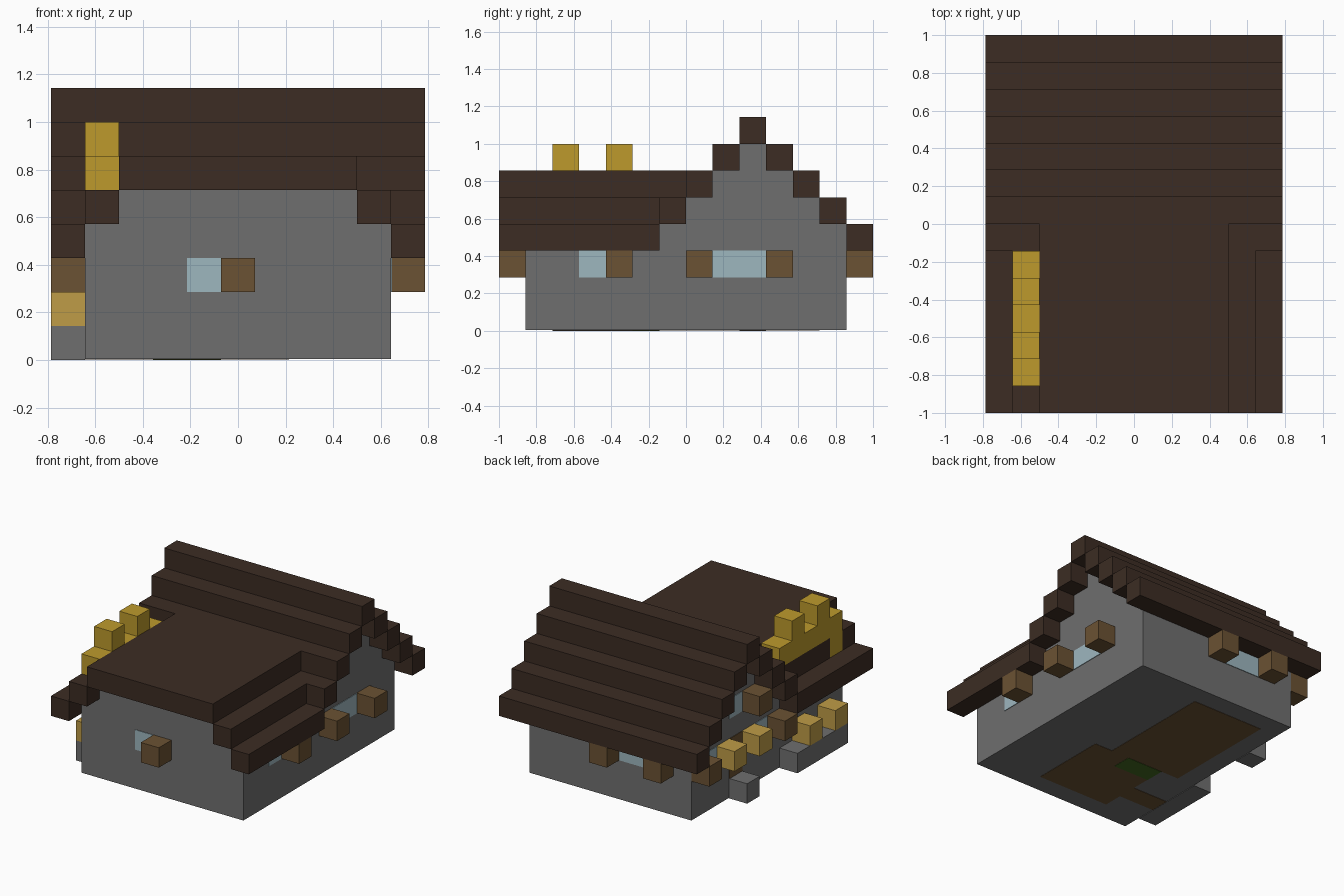
import bpy, bmesh
from mathutils import Matrix, Vector

cube = bpy.data.objects.get("Cube")
if cube:
    bpy.data.objects.remove(cube)

U = 1 / 7                       # one block
ORIGIN = Vector((-5.5, -7, 0))  # grid corner, in blocks
THIN = 0.03                     # plate thickness, in blocks


def material(name, rgb):
    lin = [(c / 255 / 12.92) if c < 11 else ((c / 255 + 0.055) / 1.055) ** 2.4 for c in rgb]
    m = bpy.data.materials.new(name)
    m.use_nodes = True
    m.diffuse_color = (*lin, 1)
    m.node_tree.nodes["Principled BSDF"].inputs["Base Color"].default_value = (*lin, 1)
    return m


STONE = material("grey stone", (111, 111, 111))
ROOF = material("dark roof wood", (60, 44, 35))
WOOD = material("brown wood", (107, 82, 51))
GLASS = material("pale blue glass", (158, 183, 191))
STRAW = material("deep gold", (189, 154, 44))
LAMP = material("light gold", (191, 156, 71))
GREEN = material("dark green", (66, 104, 32))


def blocks(name, mat, boxes):
    """One object from boxes given as (low corner, high corner) in blocks."""
    bm = bmesh.new()
    for lo, hi in boxes:
        lo, hi = Vector(lo), Vector(hi)
        mid = ((lo + hi) / 2 + ORIGIN) * U
        size = Matrix.Diagonal(((hi - lo) * U).to_4d())
        size[3][3] = 1
        bmesh.ops.create_cube(bm, size=1, matrix=Matrix.Translation(mid) @ size)
    mesh = bpy.data.meshes.new(name)
    bm.to_mesh(mesh)
    bm.free()
    mesh.materials.append(mat)
    obj = bpy.data.objects.new(name, mesh)
    bpy.context.collection.objects.link(obj)
    return obj


def unit(x, y, z):
    return (x, y, z), (x + 1, y + 1, z + 1)


# Walls: lower storey, stepped main gable, front wing gable
blocks("lower_walls", STONE, [((1, 1, THIN), (10, 13, 4))])
blocks("main_gable", STONE, [((1, 3 + z, z), (10, 16 - z, z + 1)) for z in (4, 5, 6)])
blocks("wing_gable", STONE, [((2, 1, 4), (9, 7, 5))])

# Main roof: one row per step on each slope, plus the ridge
rows = [(6 + s, 4 + s) for s in range(4)] + [(10 + s, 6 - s) for s in range(4)]
blocks("main_roof", ROOF, [((0, y, z), (11, y + 1, z + 1)) for y, z in rows])

# Wing roof: flat top and two stepped eaves
blocks("wing_roof_top", ROOF, [((2, 0, 5), (9, 7, 6))])
blocks("wing_roof_left", ROOF, [((9, 0, 4), (10, 6, 5)), ((10, 0, 3), (11, 6, 4))])
blocks("wing_roof_right", ROOF, [((0, 0, 3), (1, 6, 4)), ((1, 2, 4), (2, 6, 5)), unit(1, 0, 4)])

# Gold crest along the right edge of the wing roof
blocks("roof_crest", STRAW, [unit(1, 1, 4), ((1, 1, 5), (2, 6, 6)), unit(1, 2, 6), unit(1, 4, 6)])

# Shutters standing out from the walls
blocks("front_shutter", WOOD, [unit(5, 0, 2)])
blocks("left_shutters", WOOD, [unit(10, y, 2) for y in (4, 7, 10)])
blocks("back_shutters", WOOD, [unit(x, 13, 2) for x in (2, 5)])
blocks("right_shutters", WOOD, [unit(0, 6, 2), unit(0, 12, 2), unit(0, 8, 4)])

# Window panes
blocks("front_window", GLASS, [((4, 1 - THIN, 2), (5, 1, 3))])
blocks("left_windows", GLASS, [((10, a, 2), (10 + THIN, b, 3)) for a, b in ((3, 4), (8, 10))])
blocks("back_window", GLASS, [((3, 13, 2), (5, 13 + THIN, 3))])
blocks("right_windows", GLASS, [((1 - THIN, y, z), (1, y + 1, z + 1))
                                for y, z in ((7, 2), (11, 2), (9, 4))])

# Right side: door with step and lamps, and a ledge with two lamps
blocks("door", WOOD, [((1 - THIN, 9, 1), (1, 10, 3))])
blocks("door_step", STONE, [unit(0, 9, 0)])
blocks("door_lamps", LAMP, [unit(0, 8, 2), unit(0, 10, 2)])
blocks("ledge", STONE, [((0, 2, 0), (1, 6, 1))])
blocks("ledge_lamps", LAMP, [unit(0, 2, 1), unit(0, 4, 1)])

# Floor seen from underneath
floor = [(2, 6, 6, 12), (3, 2, 7, 6), (1, 3, 3, 4)]
blocks("wooden_floor", WOOD, [((a, b, THIN / 2), (c, d, THIN * 2)) for a, b, c, d in floor])
blocks("floor_mat", GREEN, [((3, 5, 0), (5, 6, THIN))])
